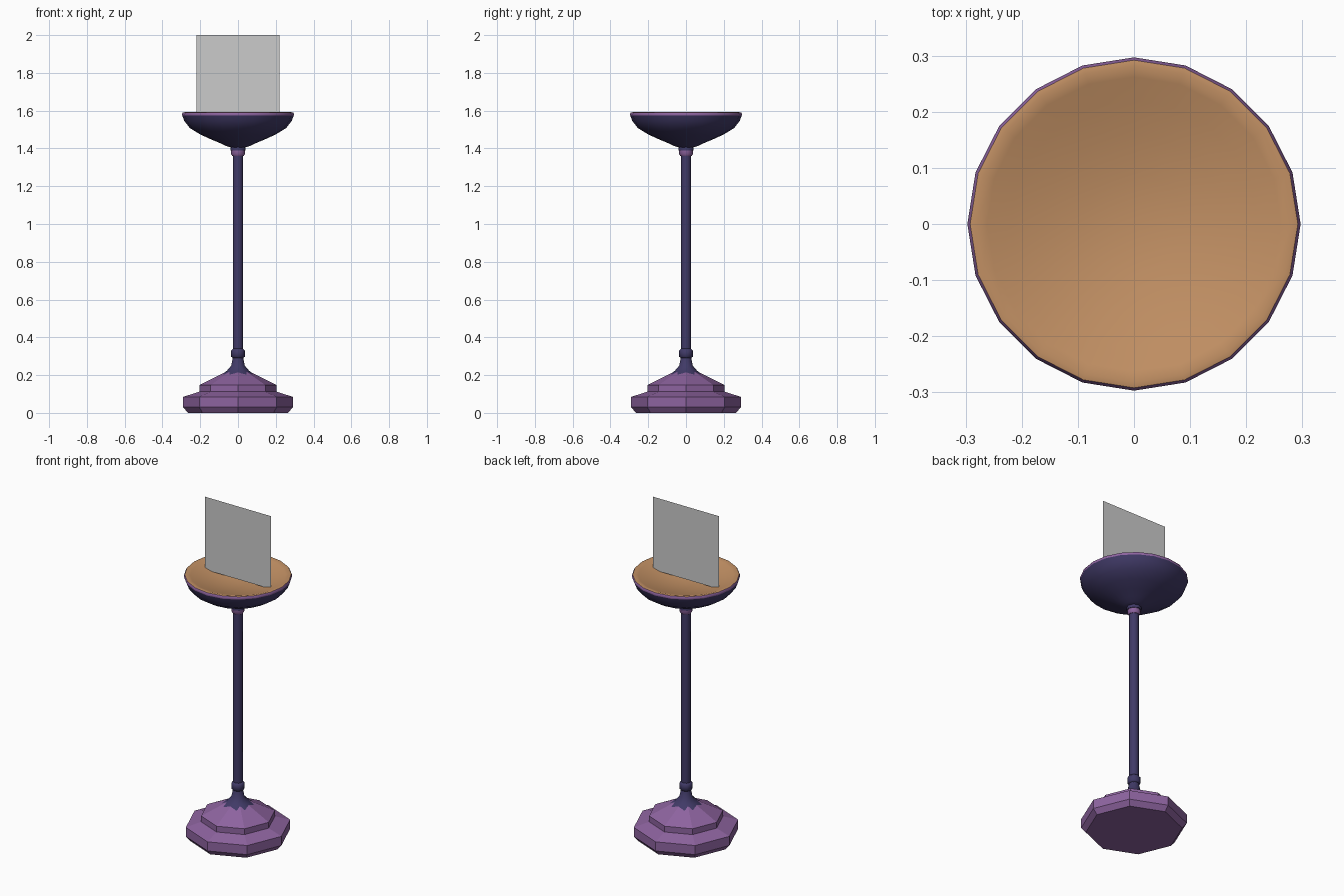
import bpy, bmesh
from math import sin, cos, pi, radians

cube = bpy.data.objects.get("Cube")
if cube:
    bpy.data.objects.remove(cube, do_unlink=True)


def material(name, rgb):
    m = bpy.data.materials.new(name)
    m.use_nodes = True
    m.diffuse_color = (*rgb, 1)
    m.node_tree.nodes["Principled BSDF"].inputs["Base Color"].default_value = (*rgb, 1)
    return m


purple = material("purple", (0.27, 0.127, 0.35))
navy = material("dark blue", (0.052, 0.042, 0.135))
orange = material("tan orange", (0.54, 0.28, 0.127))
grey = material("light grey", (0.6, 0.6, 0.6))


def lathe(name, profile, sides, mat, smooth=True, cap_bottom=True, cap_top=True):
    """Turn a profile of (radius, height) pairs about the z axis."""
    bm = bmesh.new()
    rings = []
    for r, z in profile:
        if r == 0:
            rings.append([bm.verts.new((0, 0, z))] * sides)
        else:
            angles = [2 * pi * i / sides for i in range(sides)]
            rings.append([bm.verts.new((r * cos(a), r * sin(a), z)) for a in angles])
    for low, high in zip(rings, rings[1:]):
        for i in range(sides):
            j = (i + 1) % sides
            corners = list(dict.fromkeys((low[i], low[j], high[j], high[i])))
            bm.faces.new(corners)
    if cap_bottom and profile[0][0]:
        bm.faces.new(rings[0][::-1])
    if cap_top and profile[-1][0]:
        bm.faces.new(rings[-1])
    mesh = bpy.data.meshes.new(name)
    bm.to_mesh(mesh)
    bm.free()
    mesh.materials.append(mat)
    obj = bpy.data.objects.new(name, mesh)
    bpy.context.collection.objects.link(obj)
    if smooth:
        bpy.ops.object.select_all(action="DESELECT")
        obj.select_set(True)
        bpy.context.view_layer.objects.active = obj
        bpy.ops.object.shade_smooth_by_angle(angle=radians(50))
    return obj


# Stepped octagonal foot
lathe("base", [(0.265, 0), (0.29, 0.03), (0.29, 0.085), (0.205, 0.112),
               (0.205, 0.147), (0.05, 0.225)], 8, purple, smooth=False)

# Flared foot of the pole, pole and lower ring
lathe("pole_flare", [(0.092, 0.2), (0.06, 0.222), (0.036, 0.25), (0.027, 0.295)], 12, navy)
lathe("pole", [(0.027, 0.22), (0.027, 1.4)], 8, navy)
lathe("lower_ring", [(0.027, 0.29), (0.037, 0.298), (0.037, 0.33), (0.027, 0.34)], 8, navy)

# Collars under the bowl
lathe("upper_collar", [(0.03, 1.36), (0.037, 1.37), (0.037, 1.39)], 8, purple)
lathe("bowl_neck", [(0.041, 1.388), (0.041, 1.412)], 8, navy)

# Bowl: outer shell, rim band and lining
lathe("bowl_shell", [(0.035, 1.405), (0.06, 1.412), (0.09, 1.426), (0.14, 1.447),
                     (0.2, 1.474), (0.255, 1.508), (0.284, 1.545), (0.295, 1.574)],
      20, navy, cap_top=False)
lathe("bowl_rim", [(0.295, 1.574), (0.297, 1.582), (0.292, 1.59)], 20, purple,
      cap_bottom=False, cap_top=False)
lathe("bowl_lining", [(0.292, 1.59), (0.282, 1.592), (0.262, 1.586), (0.22, 1.572),
                      (0.16, 1.556), (0.09, 1.541), (0, 1.534)][::-1], 20, orange,
      cap_top=False)

# Upright flat card standing in the bowl
bpy.ops.mesh.primitive_plane_add(size=0.44, location=(0, 0, 1.78), rotation=(pi / 2, 0, 0))
card = bpy.context.object
card.name = "flame_card"
card.data.materials.append(grey)
